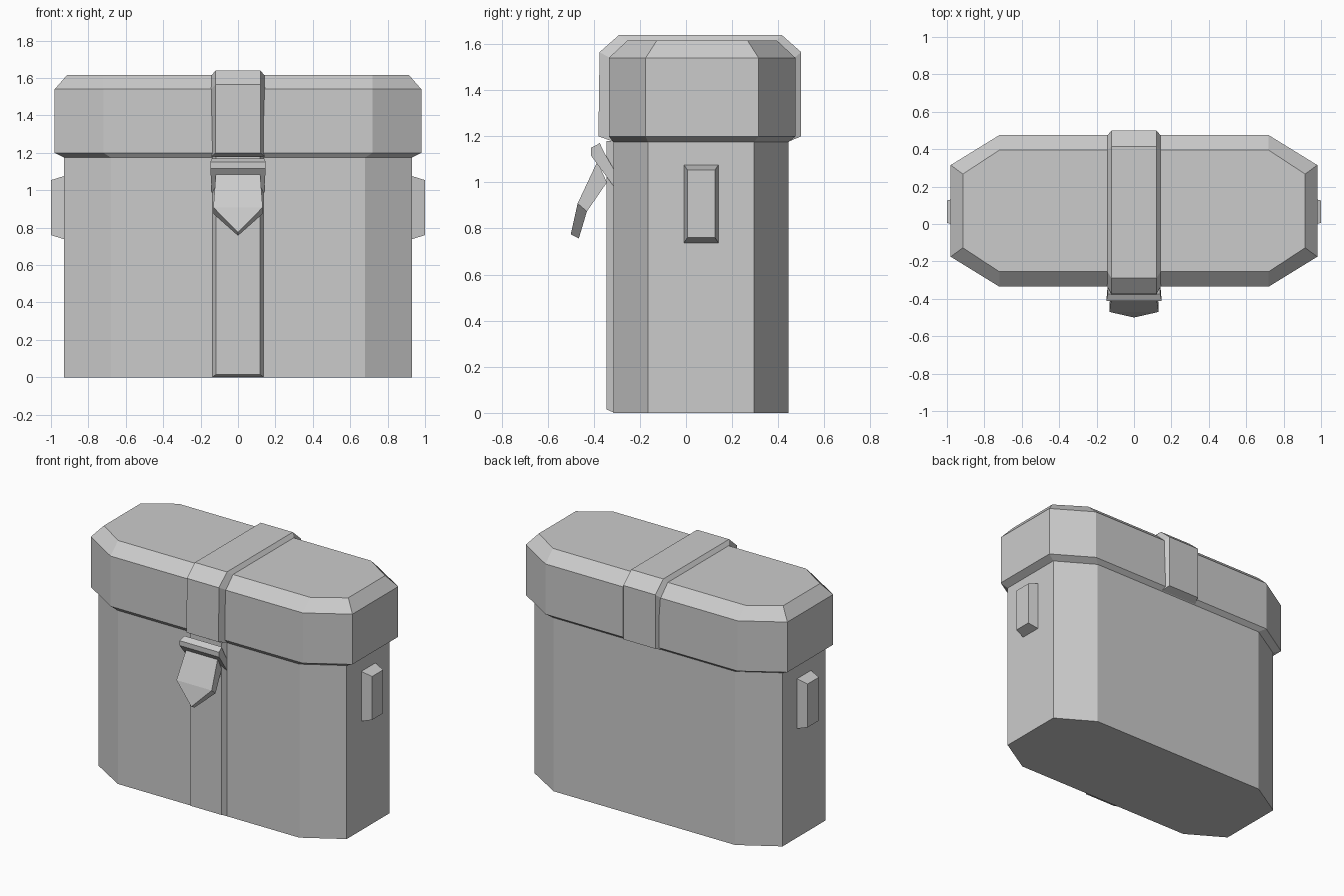
import bpy
import bmesh

cube = bpy.data.objects.get("Cube")
if cube:
    bpy.data.objects.remove(cube, do_unlink=True)

# One plain grey for the whole case
grey = bpy.data.materials.new("plain grey")
grey.use_nodes = True
colour = (0.6, 0.6, 0.6, 1)
grey.diffuse_color = colour
bsdf = next(n for n in grey.node_tree.nodes if n.type == "BSDF_PRINCIPLED")
bsdf.inputs["Base Color"].default_value = colour


def loft(name, rings):
    """Join equal-length rings of points into a closed, flat-faced solid."""
    bm = bmesh.new()
    loops = [[bm.verts.new(p) for p in ring] for ring in rings]
    for low, high in zip(loops, loops[1:]):
        for i in range(len(low)):
            j = (i + 1) % len(low)
            bm.faces.new((low[i], low[j], high[j], high[i]))
    bm.faces.new(loops[0])
    bm.faces.new(loops[-1])
    bmesh.ops.remove_doubles(bm, verts=bm.verts, dist=0.0005)
    bmesh.ops.recalc_face_normals(bm, faces=bm.faces)
    mesh = bpy.data.meshes.new(name)
    bm.to_mesh(mesh)
    bm.free()
    mesh.materials.append(grey)
    obj = bpy.data.objects.new(name, mesh)
    bpy.context.collection.objects.link(obj)
    return obj


def octagon(z, half_x, corner_x, half_y, corner_y, mid_y):
    """Long octagon outline at height z."""
    quarter = [(half_x, corner_y), (corner_x, half_y)]
    right_back = quarter
    left_back = [(-x, y) for x, y in reversed(quarter)]
    left_front = [(-x, -y) for x, y in quarter]
    right_front = [(x, -y) for x, y in reversed(quarter)]
    outline = right_back + left_back + left_front + right_front
    return [(x, y + mid_y, z) for x, y in outline]


def band(name, inner, outer, inner_widths, outer_widths):
    """Strip following a side profile, with its own half width at each point."""
    rings = []
    for (yi, zi), (yo, zo), wi, wo in zip(inner, outer, inner_widths, outer_widths):
        rings.append([(-wi, yi, zi), (wi, yi, zi), (wo, yo, zo), (-wo, yo, zo)])
    return loft(name, rings)


# Body
body = (0.93, 0.68, 0.38, 0.23, 0.065)
loft("body", [octagon(0, *body), octagon(1.18, *body)])

# Lid with chamfered top and bottom rims
lid = (0.98, 0.72, 0.405, 0.245, 0.07)
loft("lid", [
    octagon(1.175, *body),
    octagon(1.2, *lid),
    octagon(1.54, *lid),
    octagon(1.615, 0.915, 0.72, 0.325, 0.197, 0.07),
])

# Strap over the lid
band("lid_strap",
     [(-0.31, 1.175), (-0.33, 1.54), (-0.25, 1.61),
      (0.39, 1.61), (0.47, 1.54), (0.44, 1.175)],
     [(-0.38, 1.2), (-0.375, 1.565), (-0.29, 1.64),
      (0.415, 1.64), (0.5, 1.565), (0.5, 1.2)],
     [0.145] * 6, [0.12] * 6)

# Strap down the front of the body
band("front_strap",
     [(-0.31, 0), (-0.31, 1.18)],
     [(-0.345, 0.015), (-0.345, 1.18)],
     [0.14] * 2, [0.118] * 2)

# Buckle bar and hanging pointed tongue
band("buckle",
     [(-0.374, 1.17), (-0.355, 1.13), (-0.315, 1.06)],
     [(-0.413, 1.15), (-0.413, 1.117), (-0.315, 0.985)],
     [0.14] * 3, [0.148, 0.148, 0.14])
band("latch_tongue",
     [(-0.343, 1.0), (-0.43, 0.874), (-0.465, 0.757)],
     [(-0.385, 1.09), (-0.47, 0.909), (-0.5, 0.775)],
     [0.118, 0.132, 0], [0.118, 0.132, 0])

# Side lugs, one on each end
for side, name in ((1, "left_lug"), (-1, "right_lug")):
    rings = []
    for x, half_y, half_z in ((0.92, 0.077, 0.172), (1.0, 0.06, 0.147)):
        rings.append([(side * x, 0.066 + a * half_y, 0.907 + b * half_z)
                      for a, b in ((-1, -1), (1, -1), (1, 1), (-1, 1))])
    loft(name, rings)
